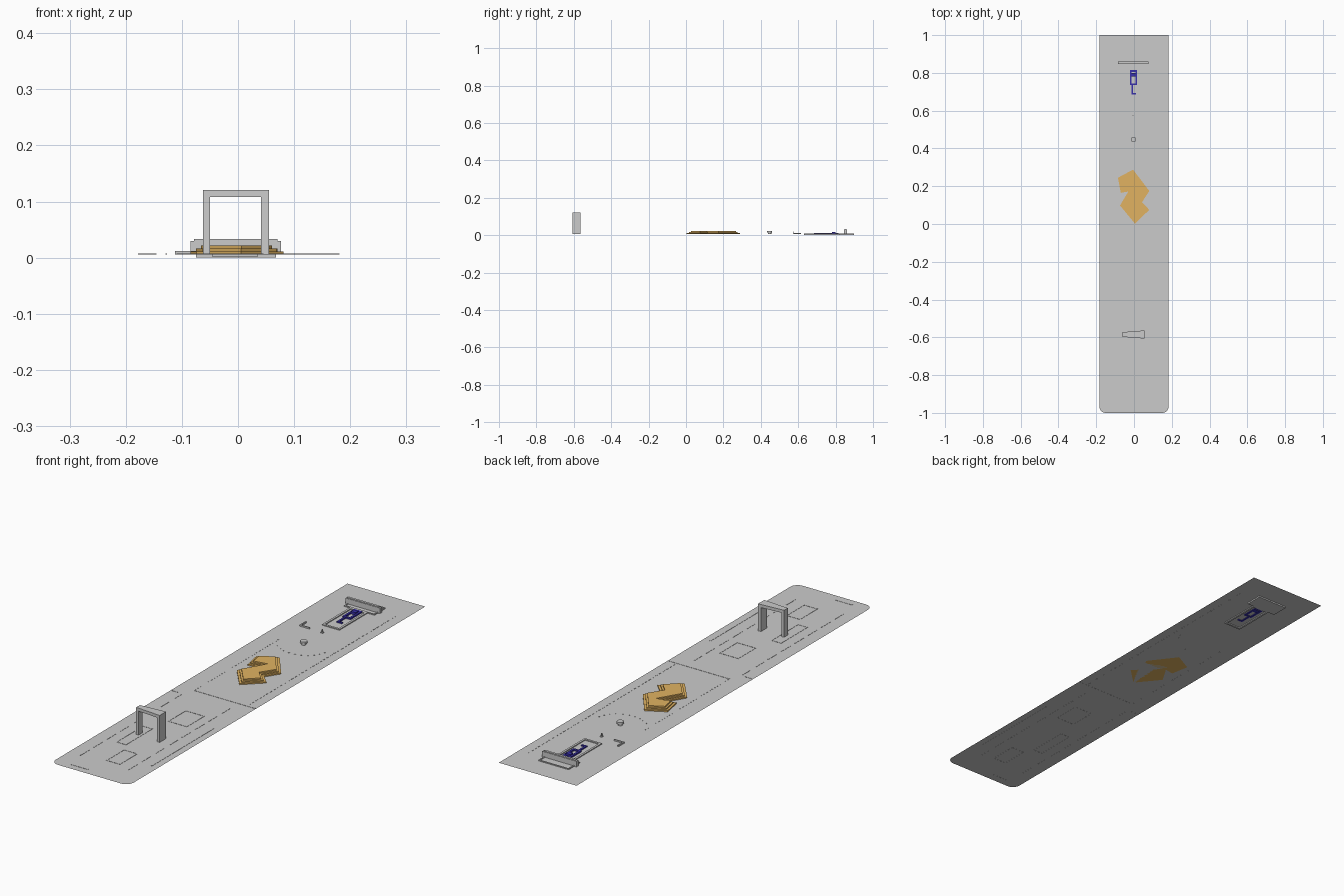
import bpy, bmesh, math
from mathutils import Matrix

if "Cube" in bpy.data.objects:
    bpy.data.objects.remove(bpy.data.objects["Cube"])

Z = 0.006  # deck level


def material(name, col):
    m = bpy.data.materials.new(name)
    m.diffuse_color = (*col, 1)
    m.use_nodes = True
    m.node_tree.nodes["Principled BSDF"].inputs["Base Color"].default_value = m.diffuse_color
    return m


ORANGE = material("orange", (0.75, 0.45, 0.12))
BLUE = material("dark_blue", (0.04, 0.03, 0.4))


def finish(name, bm, mat=None):
    bmesh.ops.recalc_face_normals(bm, faces=bm.faces)
    me = bpy.data.meshes.new(name)
    bm.to_mesh(me)
    bm.free()
    ob = bpy.data.objects.new(name, me)
    bpy.context.collection.objects.link(ob)
    if mat:
        me.materials.append(mat)
    return ob


def boxes(name, items, mat=None):
    """One object made of boxes (x0, x1, y0, y1, z0, z1)."""
    bm = bmesh.new()
    for x0, x1, y0, y1, z0, z1 in items:
        m = Matrix.Translation(((x0 + x1) / 2, (y0 + y1) / 2, (z0 + z1) / 2))
        bmesh.ops.create_cube(bm, size=1, matrix=m @ Matrix.Diagonal((x1 - x0, y1 - y0, z1 - z0, 1)))
    return finish(name, bm, mat)


def prism(name, pts, z0, z1, mat=None):
    bm = bmesh.new()
    f = bm.faces.new([bm.verts.new((x, y, z0)) for x, y in pts])
    if z1 > z0:
        r = bmesh.ops.extrude_face_region(bm, geom=[f], use_keep_orig=True)
        for v in r["geom"]:
            if isinstance(v, bmesh.types.BMVert):
                v.co.z = z1
    return finish(name, bm, mat)


def frame(x0, x1, y0, y1, t, z0, z1):
    """Four walls of a rectangular border."""
    return [(x0, x0 + t, y0, y1, z0, z1), (x1 - t, x1, y0, y1, z0, z1),
            (x0 + t, x1 - t, y0, y0 + t, z0, z1), (x0 + t, x1 - t, y1 - t, y1, z0, z1)]


def dashes(x, y0, y1, length, gap, w=0.003):
    out, y = [], y0
    while y < y1:
        out.append((x - w / 2, x + w / 2, y, min(y + length, y1), Z - 0.0005, Z + 0.001))
        y += length + gap
    return out


def mark(x0, x1, y0, y1):
    return (x0, x1, y0, y1, Z - 0.0005, Z + 0.001)


# Deck: thin sheet, square at the back, rounded at the front
W, R = 0.1835, 0.035
deck = [(W, 1), (-W, 1)]
for cx, start in ((-W + R, 180), (W - R, 270)):
    for i in range(9):
        a = math.radians(start + i * 90 / 8)
        deck.append((cx + R * math.cos(a), -1 + R + R * math.sin(a)))
prism("deck", deck, Z, Z)

# Gate: arch profile across x, deeper at the right side
bm = bmesh.new()
arch = [(-0.062, Z), (-0.062, 0.121), (0.055, 0.121), (0.055, Z),
        (0.041, Z), (0.041, 0.108), (-0.050, 0.108), (-0.050, Z)]
rows = []
for s in (-1, 1):
    rows.append([bm.verts.new((x, -0.585 + s * (0.0125 + 0.009 * (x + 0.062) / 0.117), z)) for x, z in arch])
bm.faces.new(rows[0])
bm.faces.new(rows[1])
for i in range(8):
    j = (i + 1) % 8
    bm.faces.new((rows[0][i], rows[0][j], rows[1][j], rows[1][i]))
finish("gate_arch", bm)

# Orange zigzag platform: stacked terraces of the same outline
zig = [(-0.005, 0.288), (-0.085, 0.245), (-0.070, 0.165), (-0.030, 0.172), (-0.074, 0.098),
       (0.005, 0.002), (0.081, 0.075), (0.042, 0.115), (0.081, 0.175)]


def inset(pts, d):
    """Offset a counter-clockwise outline inwards."""
    out, n = [], len(pts)
    for i in range(n):
        (ax, ay), (bx, by), (cx, cy) = pts[i - 1], pts[i], pts[(i + 1) % n]
        l1, l2 = math.hypot(bx - ax, by - ay), math.hypot(cx - bx, cy - by)
        n1 = (-(by - ay) / l1, (bx - ax) / l1)
        n2 = (-(cy - by) / l2, (cx - bx) / l2)
        k = d / (1 + n1[0] * n2[0] + n1[1] * n2[1])
        out.append((bx + (n1[0] + n2[0]) * k, by + (n1[1] + n2[1]) * k))
    return out


for i, (d, z0, z1) in enumerate(((0, Z, 0.011), (0.009, 0.011, 0.016), (0.017, 0.016, 0.0215))):
    prism(f"zigzag_tier_{i + 1}", inset(zig, d), z0, z1, ORANGE)

# Round post with a wider cap
for name, r, z0, z1 in (("button_stem", 0.009, Z, 0.014), ("button_cap", 0.014, 0.014, 0.022)):
    bm = bmesh.new()
    bmesh.ops.create_cone(bm, cap_ends=True, segments=24, radius1=r, radius2=r, depth=z1 - z0,
                          matrix=Matrix.Translation((-0.003, 0.447, (z0 + z1) / 2)))
    finish(name, bm)

# Corner wall and small pin
boxes("corner_wall", [(-0.112, -0.107, 0.575, 0.615, Z, 0.012), (-0.107, -0.066, 0.575, 0.580, Z, 0.012)])
boxes("pin", [(-0.010, 0.000, 0.571, 0.581, Z, 0.009), (-0.007, -0.003, 0.574, 0.578, 0.009, 0.021)])

# Back station: lowered base, barrier and channel walls
boxes("station_base", [(-0.075, 0.068, 0.822, 0.898, 0.0, 0.0075)])
boxes("barrier", [(-0.085, 0.077, 0.846, 0.860, Z, 0.030), (-0.078, 0.070, 0.848, 0.858, 0.030, 0.033)])
boxes("station_rim", frame(-0.075, 0.068, 0.822, 0.898, 0.005, 0.0075, 0.010))
boxes("channel_walls", frame(-0.046, 0.036, 0.632, 0.822, 0.009, 0.002, 0.010))

# Blue slide: long loop with a raised block
boxes("blue_slide", frame(-0.022, 0.016, 0.735, 0.815, 0.009, 0.003, 0.012)
      + [(-0.014, -0.006, 0.685, 0.735, 0.003, 0.011), (-0.006, 0.010, 0.685, 0.693, 0.003, 0.011)], BLUE)
boxes("blue_block", [(-0.014, 0.008, 0.780, 0.800, 0.004, 0.017)], BLUE)

# Deck markings: lane dashes, dotted guides, outlines and cross lines
marks = (dashes(-0.128, -0.88, -0.2, 0.06, 0.03) + dashes(0.100, -0.88, -0.2, 0.06, 0.03)
         + dashes(-0.108, -0.135, 0.43, 0.006, 0.012) + dashes(0.141, -0.13, 0.86, 0.012, 0.012))
for x0, x1, y0, y1 in ((-0.085, -0.038, -0.70, -0.52), (-0.030, 0.060, -0.43, -0.31),
                       (-0.020, 0.045, -0.86, -0.74)):
    marks += frame(x0, x1, y0, y1, 0.003, Z - 0.0005, Z + 0.001)
marks += [mark(-0.108, 0.181, -0.142, -0.138), mark(-0.178, -0.145, -0.192, -0.189),
          mark(0.150, 0.155, -0.80, -0.38), mark(-0.110, -0.030, -0.970, -0.964)]
for i in range(10):
    a = math.radians(225 + i * 14)
    x, y = 0.108 * math.cos(a), 0.447 + 0.095 * math.sin(a)
    marks.append(mark(x - 0.003, x + 0.003, y - 0.002, y + 0.002))
boxes("deck_markings", marks)
